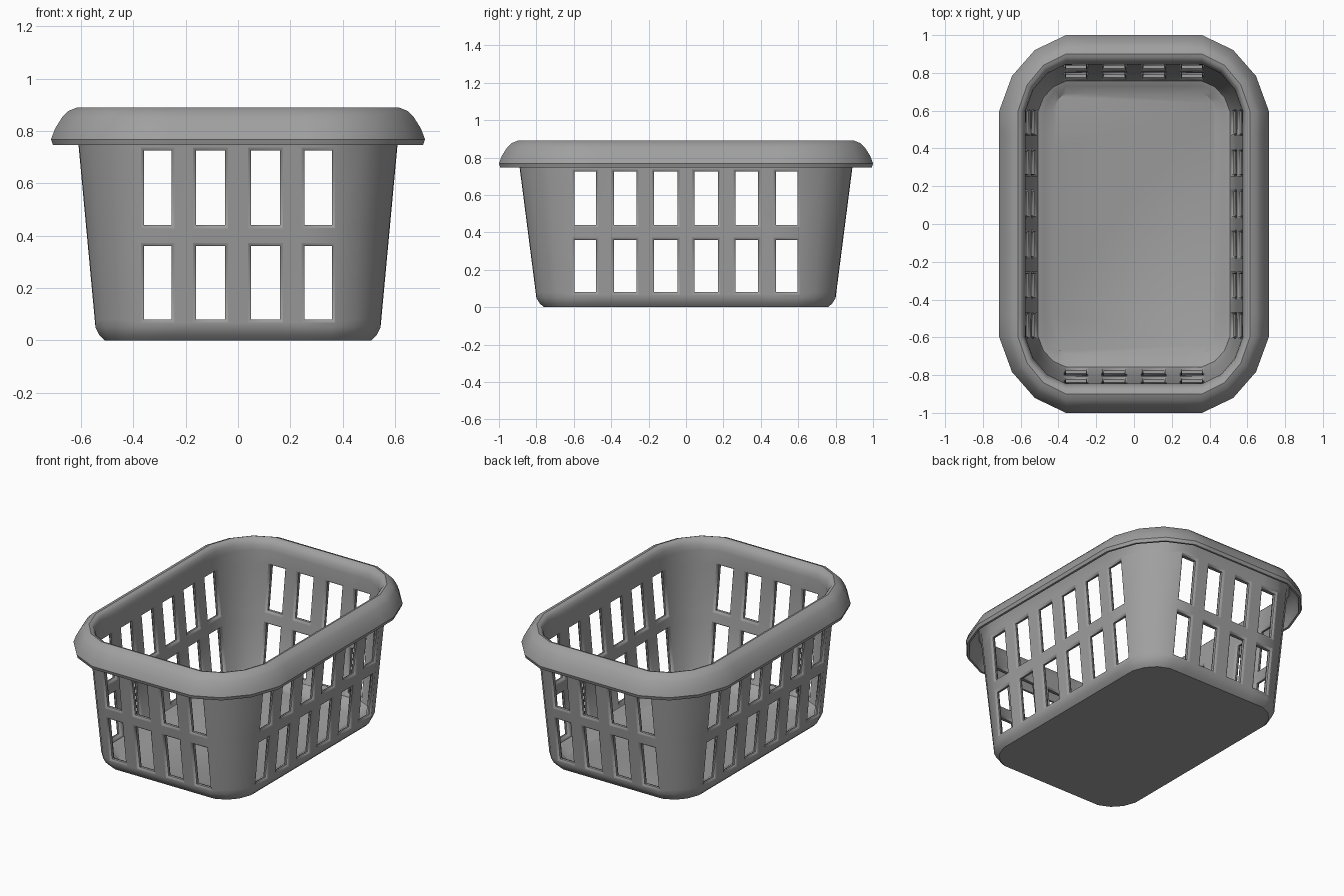
import bpy
import bmesh
import math

cube = bpy.data.objects.get("Cube")
if cube:
    bpy.data.objects.remove(cube)

# Plastic
plastic = bpy.data.materials.new("grey plastic")
grey = (0.35, 0.35, 0.35, 1)
plastic.use_nodes = True
plastic.diffuse_color = grey
plastic.node_tree.nodes["Principled BSDF"].inputs["Base Color"].default_value = grey

# Window edges along the sides and ends; the corners start at the outermost edges
half_y = [0.595, 0.48, 0.385, 0.265, 0.17, 0.045]
half_x = [0.36, 0.255, 0.16, 0.05]
ys = [-v for v in half_y] + half_y[::-1]
xs = [-v for v in half_x] + half_x[::-1]
CX, CY = xs[-1], ys[-1]
window_z = [0.08, 0.36, 0.44, 0.725]


def ring(hx, hy):
    """Rounded rectangle, counter-clockwise, with points at the window edges."""
    def corner(sx, sy, angles):
        return [(sx * (CX + 0.93 * (hx - CX) * math.cos(math.radians(a))),
                 sy * (CY + 0.93 * (hy - CY) * math.sin(math.radians(a))))
                for a in angles]
    return ([(hx, y) for y in ys] + corner(1, 1, (30, 60))
            + [(x, hy) for x in xs[::-1]] + corner(-1, 1, (60, 30))
            + [(-hx, y) for y in ys[::-1]] + corner(-1, -1, (30, 60))
            + [(x, -hy) for x in xs] + corner(1, -1, (60, 30)))


def wall(z, tx=0.0, ty=0.0):
    """Tapering wall size at a height, less a thickness."""
    t = (z - 0.05) / 0.7
    return (0.545 + 0.065 * t - tx, 0.80 + 0.09 * t - ty, z)


# Section from the underside, up the outside, over the rim and down to the floor
base = [(0.51, 0.76, 0), (0.53, 0.782, 0.02), (0.545, 0.80, 0.05)]
outside = [wall(z) for z in window_z]
# The rim is a hollow lip that hangs outside the wall
lip_under = [wall(0.75), wall(0.83), (0.632, 0.915, 0.852), (0.656, 0.938, 0.835),
             (0.682, 0.966, 0.79), (0.694, 0.98, 0.747)]
lip_over = [(0.708, 0.993, 0.747), (0.715, 1.0, 0.768), (0.70, 0.985, 0.808),
            (0.672, 0.957, 0.853), (0.648, 0.932, 0.877), (0.615, 0.90, 0.89),
            (0.598, 0.882, 0.885), (0.587, 0.866, 0.874), (0.579, 0.852, 0.852),
            (0.575, 0.845, 0.82)]
rim = lip_under + lip_over
inside = [wall(z, 0.033, 0.04) for z in reversed(window_z)]
floor = [(0.508, 0.757, 0.062), (0.475, 0.73, 0.05), (0.43, 0.69, 0.022)]
section = base + outside + rim + inside + floor

bm = bmesh.new()
rows = [[bm.verts.new((x, y, z)) for x, y in ring(hx, hy)] for hx, hy, z in section]
n = len(rows[0])

# Columns holding windows: every other one, except in the corners
starts = (0, len(ys) + 2, len(ys) + len(xs) + 4, 2 * len(ys) + len(xs) + 6)
columns = {s + k for s, side in zip(starts, (ys, xs, ys, xs))
           for k in range(0, len(side) - 1, 2)}
out0 = len(base)
in0 = out0 + len(outside) + len(rim)
window_rows = {out0, out0 + 2, in0, in0 + 2}

# Skin, leaving the windows open
for r in range(len(rows) - 1):
    a, b = rows[r], rows[r + 1]
    for c in range(n):
        d = (c + 1) % n
        if not (r in window_rows and c in columns):
            bm.faces.new((a[c], a[d], b[d], b[c]))
bm.faces.new(rows[0][::-1])
bm.faces.new(rows[-1])

# Window reveals through the wall thickness, with their rims marked for rounding
weight = bm.edges.layers.float.new("bevel_weight_edge")
for k in (0, 2):
    lo, hi = rows[out0 + k], rows[out0 + k + 1]
    lo_in, hi_in = rows[in0 + 3 - k], rows[in0 + 2 - k]
    for c in columns:
        d = c + 1
        outer = (lo[c], lo[d], hi[d], hi[c])
        inner = (lo_in[c], lo_in[d], hi_in[d], hi_in[c])
        for i in range(4):
            j = (i + 1) % 4
            bm.faces.new((outer[i], outer[j], inner[j], inner[i]))
            for loop in (outer, inner):
                bm.edges.get((loop[i], loop[j]))[weight] = 1
bmesh.ops.recalc_face_normals(bm, faces=bm.faces)

mesh = bpy.data.meshes.new("laundry_basket")
bm.to_mesh(mesh)
bm.free()
mesh.materials.append(plastic)
basket = bpy.data.objects.new("laundry_basket", mesh)
bpy.context.collection.objects.link(basket)

# Soft window edges and smooth shading
bevel = basket.modifiers.new("soft edges", "BEVEL")
bevel.width = 0.012
bevel.segments = 2
bevel.limit_method = "WEIGHT"
bpy.context.view_layer.objects.active = basket
basket.select_set(True)
bpy.ops.object.shade_smooth_by_angle(angle=math.radians(35))
